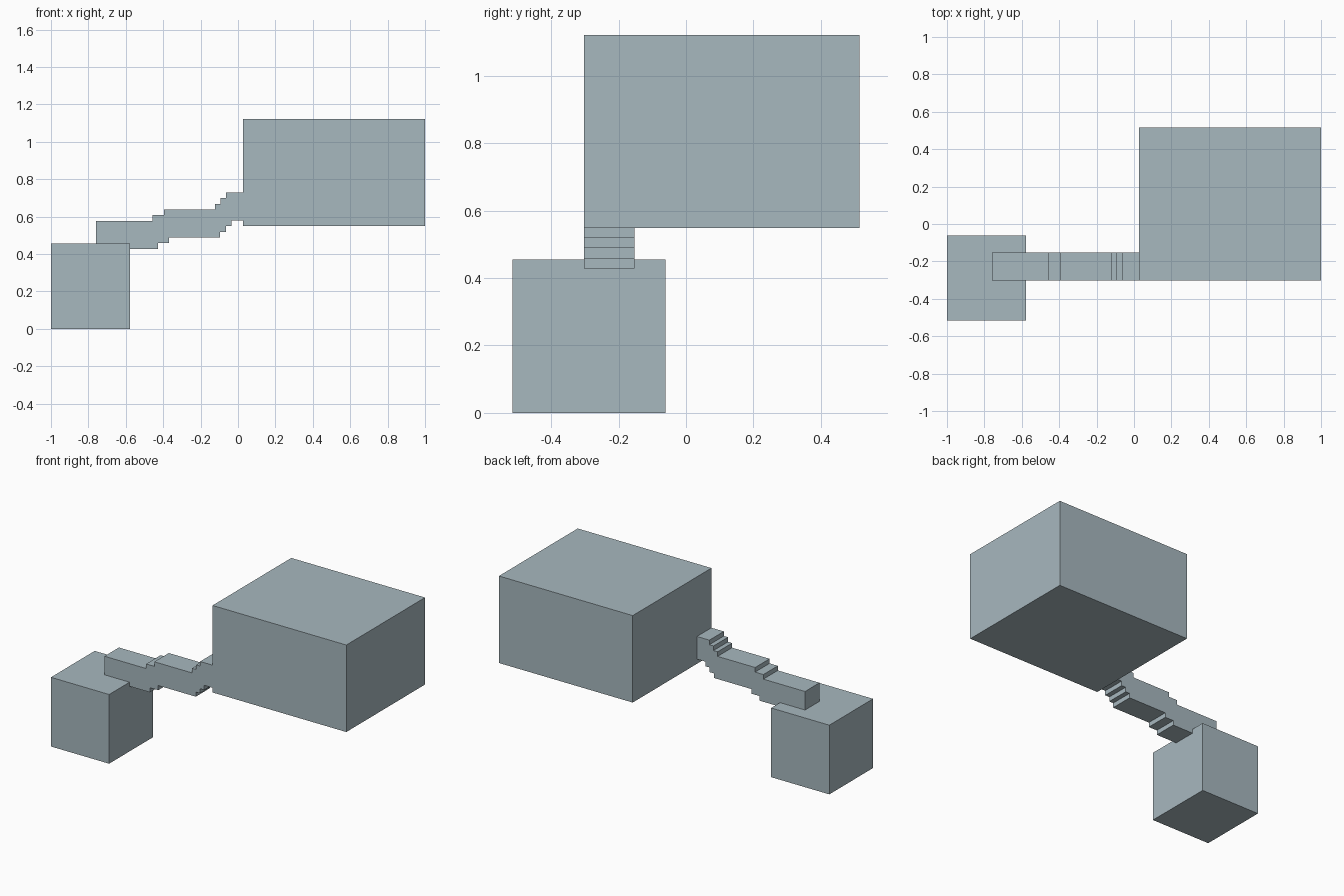
import bpy
import bmesh

if "Cube" in bpy.data.objects:
    bpy.data.objects.remove(bpy.data.objects["Cube"])

# One flat colour for every part
mat = bpy.data.materials.new("pale_blue_grey")
mat.diffuse_color = (0.39, 0.48, 0.52, 1.0)
mat.use_nodes = True
mat.node_tree.nodes["Principled BSDF"].inputs["Base Color"].default_value = mat.diffuse_color


def prism(name, profile, y0, y1):
    """Extrude an x-z outline from y0 to y1."""
    bm = bmesh.new()
    face = bm.faces.new([bm.verts.new((x, y0, z)) for x, z in profile])
    out = bmesh.ops.extrude_face_region(bm, geom=[face])
    moved = [g for g in out["geom"] if isinstance(g, bmesh.types.BMVert)]
    bmesh.ops.translate(bm, verts=moved, vec=(0, y1 - y0, 0))
    bmesh.ops.recalc_face_normals(bm, faces=bm.faces)
    mesh = bpy.data.meshes.new(name)
    bm.to_mesh(mesh)
    bm.free()
    mesh.materials.append(mat)
    obj = bpy.data.objects.new(name, mesh)
    bpy.context.collection.objects.link(obj)
    return obj


def box(name, x0, x1, y0, y1, z0, z1):
    return prism(name, [(x0, z0), (x1, z0), (x1, z1), (x0, z1)], y0, y1)


def stairs(xs, z0, rise):
    """Stepped line: one level between each pair of x positions."""
    points = []
    for i, (a, b) in enumerate(zip(xs, xs[1:])):
        points += [(a, z0 + i * rise), (b, z0 + i * rise)]
    return points


# Lower small room and upper large room
box("small_room", -1.0, -0.577, -0.515, -0.061, 0.0, 0.455)
box("large_room", 0.027, 1.0, -0.303, 0.515, 0.549, 1.121)

# Stepped passage joining the rooms
floor = stairs([-0.759, -0.429, -0.368, -0.095, -0.065, -0.034, 0.027], 0.428, 0.0303)
ceiling = stairs([-0.759, -0.456, -0.396, -0.123, -0.093, -0.063, 0.027], 0.577, 0.0303)
prism("stepped_passage", floor + ceiling[::-1], -0.303, -0.153)
